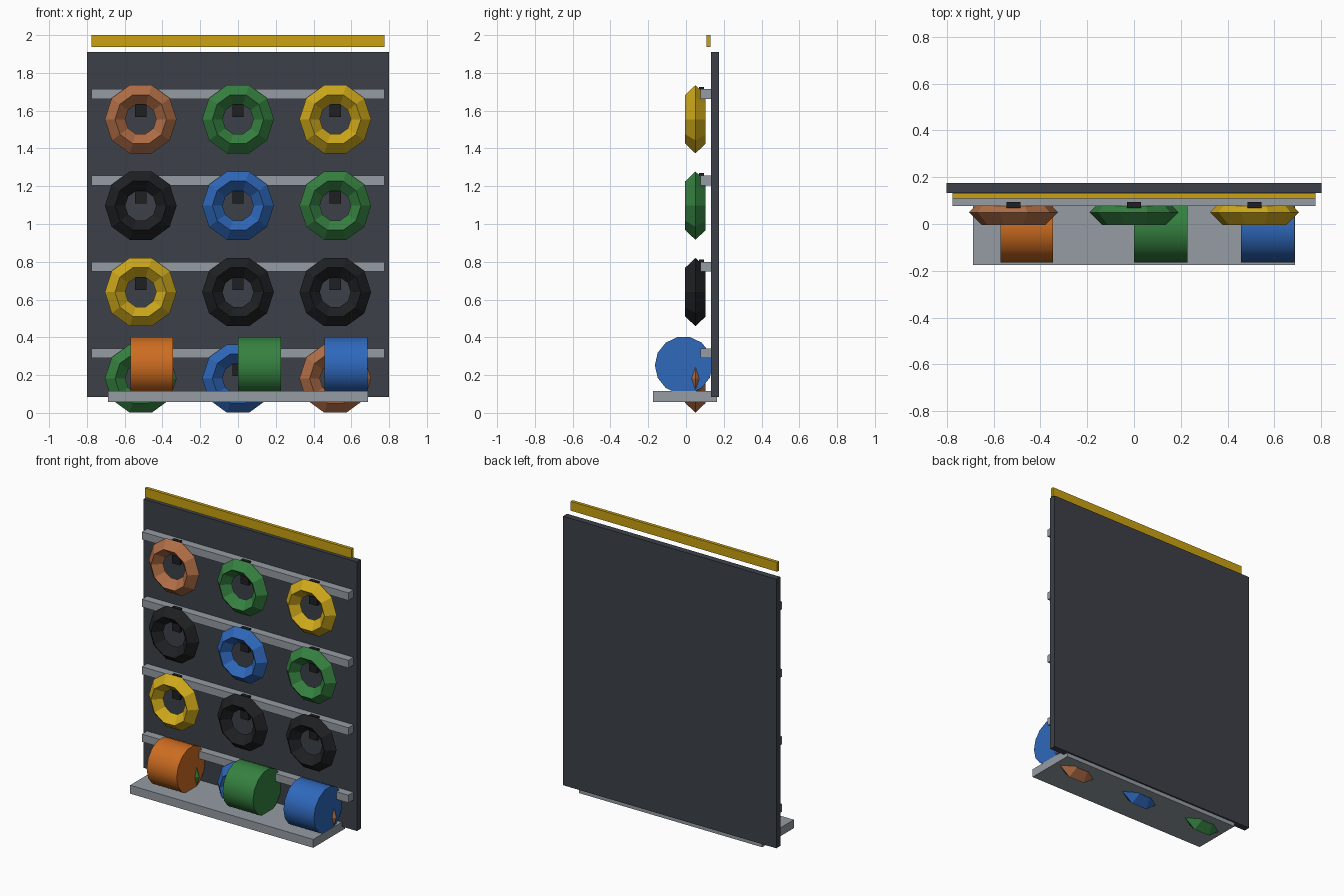
import bpy
from math import pi
from mathutils import Matrix

if "Cube" in bpy.data.objects:
    bpy.data.objects.remove(bpy.data.objects["Cube"])


def material(name, r, g, b):
    m = bpy.data.materials.new(name)
    m.diffuse_color = [(c / 255) ** 2.2 for c in (r, g, b)] + [1]
    m.use_nodes = True
    m.node_tree.nodes["Principled BSDF"].inputs["Base Color"].default_value = m.diffuse_color
    return m


COL = {
    "panel": material("panel_grey", 62, 66, 74),
    "steel": material("steel", 148, 155, 162),
    "copper": material("copper", 176, 110, 72),
    "green": material("green", 56, 128, 66),
    "yellow": material("yellow", 206, 168, 32),
    "sign": material("sign_yellow", 200, 160, 24),
    "black": material("black", 36, 37, 39),
    "blue": material("blue", 50, 104, 186),
    "orange": material("orange", 204, 108, 38),
}


def finish(name, col):
    ob = bpy.context.object
    ob.name = name
    ob.data.materials.append(COL[col])
    return ob


def box(name, col, x, y, z):
    """Box from (min, max) ranges."""
    bpy.ops.mesh.primitive_cube_add(size=1)
    ob = finish(name, col)
    centre = [(a + b) / 2 for a, b in (x, y, z)]
    size = [b - a for a, b in (x, y, z)]
    ob.data.transform(Matrix.LocRotScale(None, None, size))
    ob.location = centre
    return ob


def coil(name, col, x, z):
    """Ten-sided ring with a diamond cross-section, facing the front."""
    bpy.ops.mesh.primitive_torus_add(major_segments=10, minor_segments=4,
                                     major_radius=0.136, minor_radius=0.054)
    ob = finish(name, col)
    ob.data.transform(Matrix.Rotation(pi / 2, 4, 'X'))
    ob.location = (x, 0.05, z)
    for p in ob.data.polygons:
        p.use_smooth = False


def spool(name, col, x0, x1):
    """Solid drum lying along x."""
    bpy.ops.mesh.primitive_cylinder_add(vertices=14, radius=0.153, depth=x1 - x0)
    ob = finish(name, col)
    # turn the axis to x with a flat on top
    ob.data.transform(Matrix.Rotation(pi / 2, 4, 'Y'))
    top = max(v.co.z for v in ob.data.vertices)
    if sum(abs(v.co.z - top) < 1e-4 for v in ob.data.vertices) < 4:
        ob.data.transform(Matrix.Rotation(pi / 14, 4, 'X'))
    ob.location = ((x0 + x1) / 2, -0.012, 0.252)
    bpy.ops.object.shade_smooth_by_angle(angle=pi / 6)


# Back panel, header strip and bottom shelf
box("back_panel", "panel", (-0.8, 0.8), (0.132, 0.175), (0.085, 1.91))
box("header_strip", "sign", (-0.775, 0.775), (0.108, 0.13), (1.937, 2.0))
box("bottom_shelf", "steel", (-0.687, 0.687), (-0.175, 0.165), (0.058, 0.115))

# Rails with hooks and hanging coils, bottom row first
ROWS = [("green", "blue", "copper"), ("yellow", "black", "black"),
        ("black", "blue", "green"), ("copper", "green", "yellow")]
for r, cols in enumerate(ROWS):
    z = 0.182 + 0.4575 * r
    box(f"rail_{r}", "steel", (-0.775, 0.775), (0.077, 0.133), (z + 0.108, z + 0.16))
    for c, col in enumerate(cols):
        x = (c - 1) * 0.515
        box(f"hook_{r}_{c}", "black", (x - 0.03, x + 0.03), (0.069, 0.094), (z + 0.012, z + 0.172))
        coil(f"coil_{r}_{c}", col, x, z)

# Drums on the shelf
spool("spool_left", "orange", -0.57, -0.345)
spool("spool_middle", "green", 0.0, 0.228)
spool("spool_right", "blue", 0.457, 0.685)
